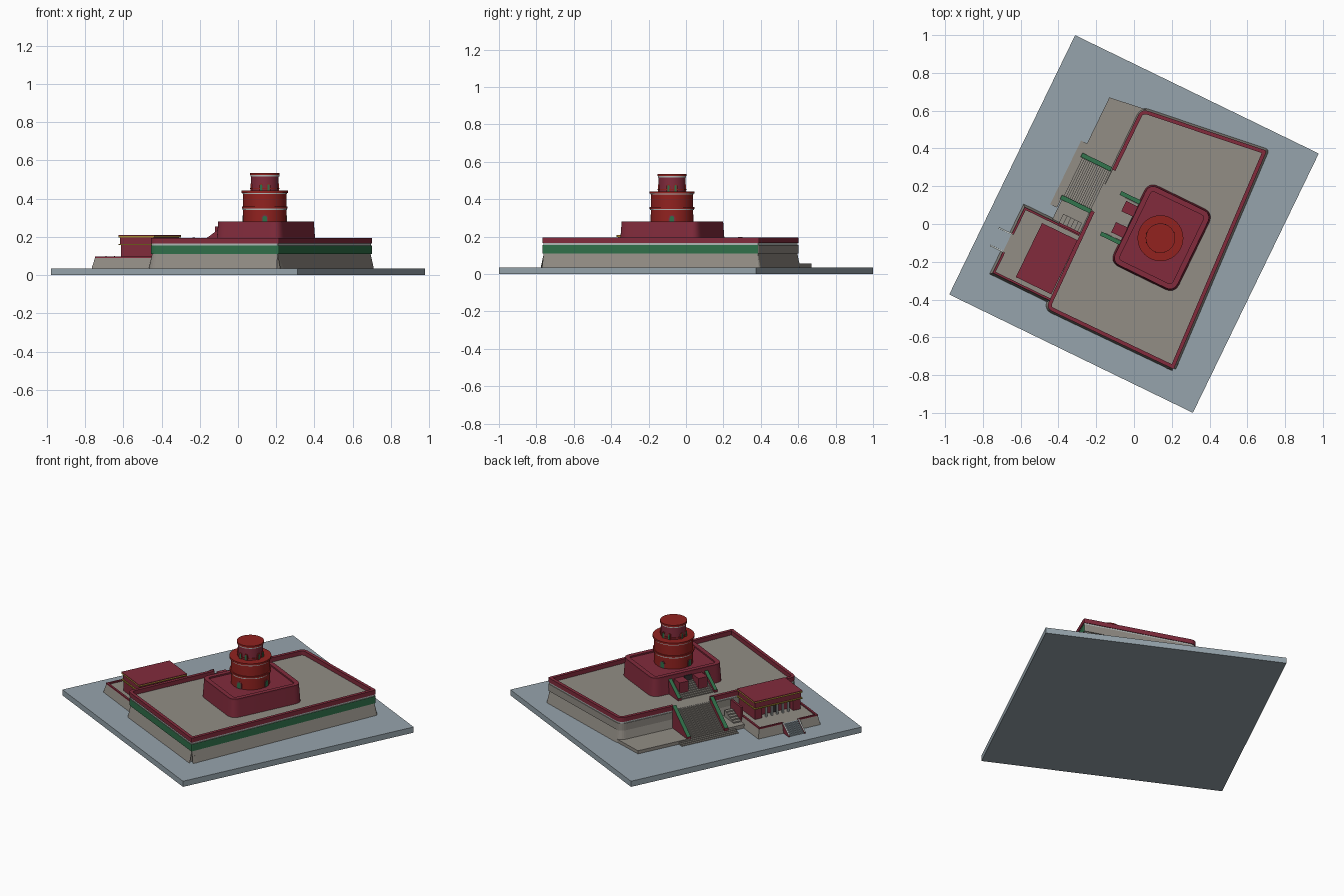
import bpy, bmesh, math
from mathutils import Vector

if "Cube" in bpy.data.objects:
    bpy.data.objects.remove(bpy.data.objects["Cube"])

YAW = math.radians(-25.9)          # whole site is turned on the grid


def material(name, r, g, b):
    m = bpy.data.materials.new(name)
    lin = [((c / 255 + 0.055) / 1.055) ** 2.4 for c in (r, g, b)]
    m.diffuse_color = (*lin, 1)
    m.use_nodes = True
    m.node_tree.nodes["Principled BSDF"].inputs["Base Color"].default_value = m.diffuse_color
    return m


SLATE = material("slate_ground", 150, 164, 172)
TAUPE = material("taupe_stone", 146, 141, 133)
LIGHT = material("pale_stone", 178, 184, 182)
CRIM = material("crimson_wall", 130, 43, 60)
RED = material("bright_red", 146, 34, 31)
GREEN = material("green_trim", 48, 112, 74)
GOLD = material("gold_trim", 168, 140, 50)
DARK = material("dark_door", 52, 48, 50)


def finish(name, bm, mats, rule=None, yaw=YAW, loc=(0, 0, 0), smooth=False):
    bmesh.ops.recalc_face_normals(bm, faces=bm.faces)
    if rule:
        for f in bm.faces:
            f.material_index = rule(f.normal)
    me = bpy.data.meshes.new(name)
    bm.to_mesh(me)
    bm.free()
    ob = bpy.data.objects.new(name, me)
    bpy.context.collection.objects.link(ob)
    for m in mats:
        me.materials.append(m)
    ob.rotation_euler.z = yaw
    ob.location = loc
    if smooth:
        bpy.ops.object.select_all(action='DESELECT')
        ob.select_set(True)
        bpy.context.view_layer.objects.active = ob
        bpy.ops.object.shade_smooth_by_angle(angle=math.radians(35))
    return ob


def offset(pts, d, closed=True):
    """Mitred outward offset of a counter-clockwise path."""
    out, n = [], len(pts)
    for i, p in enumerate(pts):
        p = Vector(p)
        ns = []
        for a, b in ((i - 1, i), (i, i + 1)):
            if closed or (a >= 0 and b < n):
                e = Vector(pts[b % n]) - Vector(pts[a % n])
                ns.append(Vector((e.y, -e.x)).normalized())
        m = (ns[0] + ns[-1]).normalized()
        out.append(tuple(p + m * (d / max(0.4, m.dot(ns[0])))))
    return out


def rounded(pts, radii, seg=6):
    out, n = [], len(pts)
    for i, (p, r) in enumerate(zip(pts, radii)):
        if not r:
            out.append(p)
            continue
        p = Vector(p)
        a = p + (Vector(pts[i - 1]) - p).normalized() * r
        b = p + (Vector(pts[(i + 1) % n]) - p).normalized() * r
        for k in range(seg + 1):
            t = k / seg
            out.append(tuple(a * (1 - t) ** 2 + p * 2 * t * (1 - t) + b * t * t))
    return out


def prism(name, pts, z0, z1, mats, flare=0, rule=None, **kw):
    bm = bmesh.new()
    lo = [bm.verts.new((x, y, z0)) for x, y in (offset(pts, flare) if flare else pts)]
    hi = [bm.verts.new((x, y, z1)) for x, y in pts]
    bm.faces.new(lo[::-1])
    bm.faces.new(hi)
    for i in range(len(pts)):
        j = (i + 1) % len(pts)
        bm.faces.new((lo[i], lo[j], hi[j], hi[i]))
    return finish(name, bm, mats, rule, **kw)


def rect(u0, u1, v0, v1):
    return [(u0, v0), (u1, v0), (u1, v1), (u0, v1)]


def wall(name, path, t, z0, z1, mat, closed=False):
    bm = bmesh.new()
    inner = offset(path, -t, closed)
    rings = [[bm.verts.new((*o, z0)), bm.verts.new((*o, z1)),
              bm.verts.new((*q, z1)), bm.verts.new((*q, z0))] for o, q in zip(path, inner)]
    n = len(rings)
    for i in range(n if closed else n - 1):
        a, b = rings[i], rings[(i + 1) % n]
        for k in range(4):
            bm.faces.new((a[k], b[k], b[(k + 1) % 4], a[(k + 1) % 4]))
    if not closed:
        bm.faces.new(rings[0])
        bm.faces.new(rings[-1][::-1])
    return finish(name, bm, [mat])


def side_extrude(name, profile, v0, v1, mats, rule=None, **kw):
    bm = bmesh.new()
    a = [bm.verts.new((x, v0, z)) for x, z in profile]
    b = [bm.verts.new((x, v1, z)) for x, z in profile]
    bm.faces.new(a)
    bm.faces.new(b[::-1])
    for i in range(len(a)):
        j = (i + 1) % len(a)
        bm.faces.new((a[i], b[i], b[j], a[j]))
    return finish(name, bm, mats, rule, **kw)


def stairs(name, u0, u1, v0, v1, z0, z1, n, mat):
    prof = [(u1, z0)]
    prof.append((u0, z0))
    for i in range(n):
        z = z0 + (z1 - z0) * (i + 1) / n
        prof += [(u0 + (u1 - u0) * i / n, z), (u0 + (u1 - u0) * (i + 1) / n, z)]
    side_extrude(name, prof, v0, v1, [mat])


def rail(name, u0, u1, v, w, z0, za, zb, mats):
    prof = [(u0, z0), (u1, z0), (u1, zb), (u0, za)]
    side_extrude(name, prof, v - w / 2, v + w / 2, mats, lambda n: 1 if n.z > 0.3 else 0)


# ground slab
prism("ground_slab", rect(-0.717, 0.717, -0.763, 0.763), 0, 0.036, [SLATE])

# main platform: battered wall, coloured band, pale course, parapet
corners = [(-0.235, -0.035), (-0.225, -0.606), (0.525, -0.60), (0.463, 0.656),
           (-0.232, 0.566), (-0.232, 0.21)]
site = rounded(corners, [0, 0.04, 0.008, 0.012, 0.04, 0])
prism("platform_wall", offset(site, -0.006), 0.036, 0.11, [TAUPE], 0.016)
prism("platform_band", site, 0.11, 0.155, [TAUPE, GREEN],
      rule=lambda n: 1 if (n.x > 0.5 or n.y < -0.5) else 0)
prism("platform_course", offset(site, -0.004), 0.155, 0.167, [LIGHT, TAUPE],
      rule=lambda n: 1 if n.z > 0.5 else 0)
wall("platform_parapet", site, 0.02, 0.166, 0.194, CRIM)

# lower terrace and landings
prism("lower_terrace", [(-0.41, 0.2), (-0.2, 0.2), (-0.2, 0.575), (-0.41, 0.546)],
      0.036, 0.056, [TAUPE])
prism("side_landing", rect(-0.40, -0.22, -0.17, -0.03), 0.036, 0.06, [TAUPE])
prism("landing_wall", rect(-0.36, -0.235, -0.178, -0.165), 0.036, 0.15, [CRIM])
stairs("landing_steps", -0.36, -0.25, -0.165, -0.115, 0.06, 0.10, 5, TAUPE)

# great stair with green-capped side walls
stairs("stair_foot", -0.445, -0.405, -0.10, 0.275, 0.036, 0.05, 3, TAUPE)
stairs("great_stair", -0.41, -0.23, -0.03, 0.20, 0.036, 0.166, 16, TAUPE)
for side, v in (("south", -0.04), ("north", 0.208)):
    rail("great_stair_wall_" + side, -0.41, -0.235, v, 0.024, 0.036, 0.068, 0.198, [CRIM, GREEN])

# citadel block with rim
citadel = rounded(rect(-0.02, 0.347, -0.231, 0.228), [0.05] * 4)
prism("citadel_block", citadel, 0.166, 0.272, [CRIM], 0.008, smooth=True)
wall("citadel_rim", citadel, 0.028, 0.27, 0.281, CRIM, closed=True)

# citadel stair, side walls and gate piers
stairs("citadel_stair", -0.13, -0.02, -0.11, 0.105, 0.166, 0.225, 8, TAUPE)
for side, v in (("south", -0.122), ("north", 0.117)):
    rail("citadel_stair_wall_" + side, -0.136, -0.015, v, 0.022, 0.166, 0.182, 0.262, [CRIM, GREEN])
for side, v in (("south", -0.062), ("north", 0.062)):
    prism("gate_pier_" + side, rect(-0.09, -0.01, v - 0.03, v + 0.03), 0.166, 0.255, [CRIM])
prism("gate_door", rect(-0.026, -0.018, -0.025, 0.025), 0.2, 0.258, [DARK])

# round tower, stacked drums
TOWER = (0.14, -0.075, 0)


def drum(name, r, z0, z1, mat):
    pts = [(r * math.cos(math.tau * i / 64), r * math.sin(math.tau * i / 64)) for i in range(64)]
    prism(name, pts, z0, z1, [mat], loc=TOWER, smooth=True)


for name, r, z0, z1, mat in (
        ("lower_drum", 0.113, 0.27, 0.43, RED), ("lower_pale_ring", 0.117, 0.342, 0.348, LIGHT),
        ("lower_ring", 0.120, 0.348, 0.358, RED), ("upper_pale_ring", 0.116, 0.424, 0.430, LIGHT),
        ("lower_cornice", 0.121, 0.430, 0.442, RED), ("upper_drum", 0.073, 0.44, 0.52, CRIM),
        ("top_pale_ring", 0.076, 0.517, 0.523, LIGHT), ("top_cap", 0.078, 0.523, 0.535, RED),
        ("upper_ring", 0.077, 0.450, 0.455, RED)):
    drum(name, r, z0, z1, mat)


def arch(name, x, w, z0, h, r, mat, yaw):
    prof = [(x - w, z0), (x + w, z0)]
    prof += [(x + w * math.cos(math.pi * k / 8), z0 + h - w + w * math.sin(math.pi * k / 8))
             for k in range(9)]
    side_extrude(name, prof, -r, -r + 0.008, [mat], yaw=yaw, loc=TOWER)


for k, side in enumerate(("front", "right", "back", "left")):
    yaw = k * math.pi / 2
    arch("tower_door_frame_" + side, 0, 0.018, 0.27, 0.047, 0.1145, CRIM, yaw)
    arch("tower_door_" + side, 0, 0.012, 0.27, 0.041, 0.1155, GREEN, yaw)
    for x in (-0.019, 0.019):
        arch("tower_window_" + side, x, 0.010, 0.442, 0.038, 0.0745, RED, yaw)
        arch("tower_window_pane_" + side, x, 0.006, 0.442, 0.033, 0.0755, GREEN, yaw)

# annex terrace, parapet and steps
annex = rect(-0.56, -0.225, -0.56, -0.172)
prism("annex_terrace", annex, 0.036, 0.09, [TAUPE], 0.012)
wall("annex_parapet_south", [(-0.56, -0.435), (-0.56, -0.56), (-0.225, -0.56)], 0.012, 0.088, 0.098, CRIM)
wall("annex_parapet_north", [(-0.235, -0.172), (-0.56, -0.172), (-0.56, -0.33)], 0.012, 0.088, 0.098, CRIM)
stairs("annex_steps", -0.63, -0.555, -0.43, -0.335, 0.036, 0.09, 7, SLATE)
for side, v in (("south", -0.434), ("north", -0.331)):
    rail("annex_step_wall_" + side, -0.635, -0.555, v, 0.009, 0.036, 0.045, 0.1, [CRIM, LIGHT])

# annex hall with recessed colonnade
hall = rect(-0.436, -0.235, -0.522, -0.212)
prism("hall_body", [(-0.43, -0.517), (-0.24, -0.517), (-0.24, -0.217), (-0.43, -0.217),
                    (-0.43, -0.265), (-0.39, -0.265), (-0.39, -0.47), (-0.43, -0.47)],
      0.09, 0.158, [CRIM])
for i in range(5):
    v = -0.44 + i * 0.0363
    prism("hall_column", rect(-0.43, -0.42, v - 0.005, v + 0.005), 0.09, 0.158, [LIGHT])
prism("hall_door", rect(-0.395, -0.388, -0.39, -0.345), 0.09, 0.145, [DARK])
for name, grow, z0, z1, mat in (
        ("hall_lower_trim", 0.004, 0.157, 0.164, GOLD), ("hall_upper_wall", -0.003, 0.164, 0.197, CRIM),
        ("hall_upper_trim", 0.004, 0.197, 0.205, GOLD), ("hall_roof", 0.004, 0.205, 0.209, CRIM)):
    prism(name, offset(hall, grow), z0, z1, [mat])
